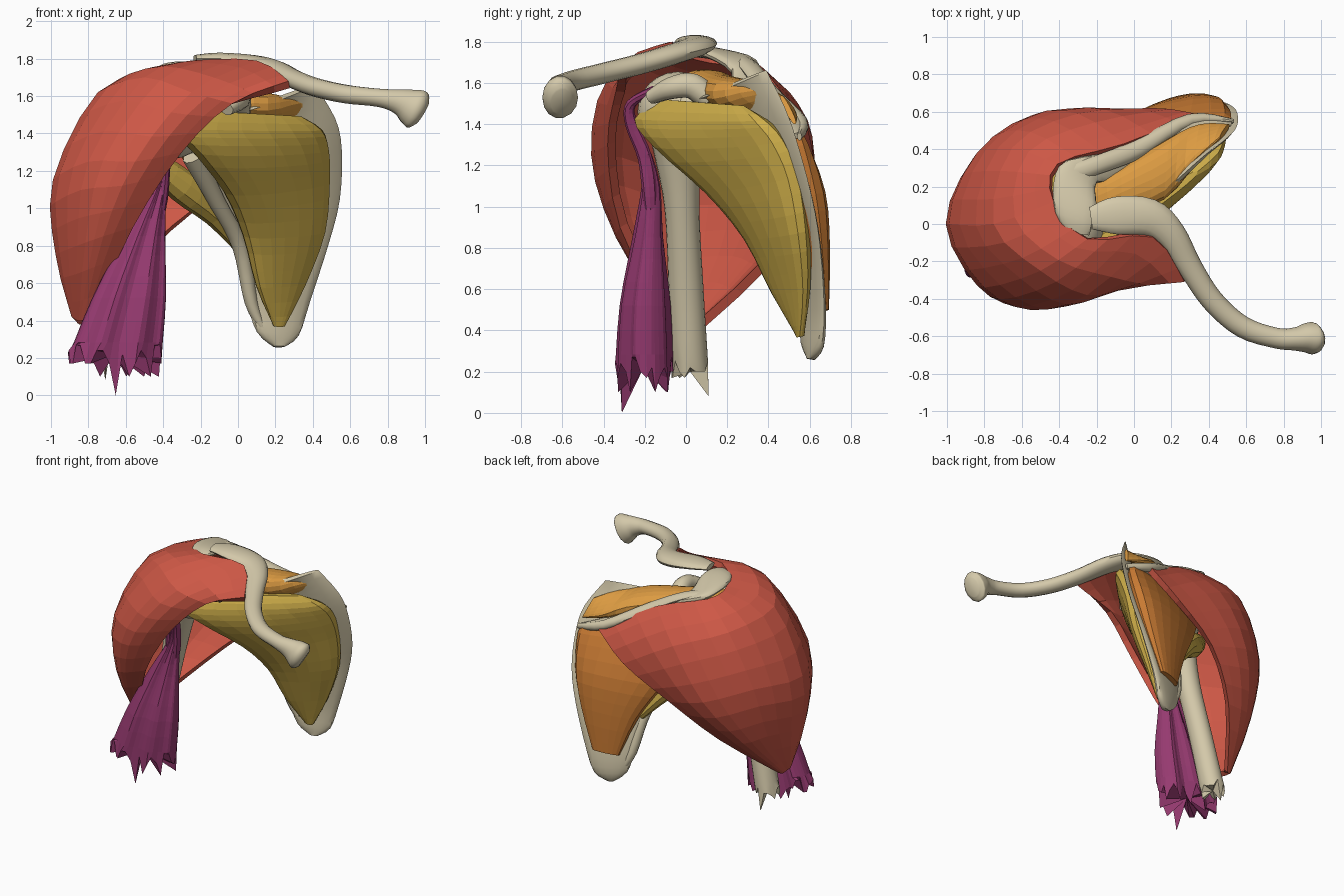
import bpy, bmesh, math, random
from mathutils import Vector

random.seed(4)
cube = bpy.data.objects.get("Cube")
if cube:
    bpy.data.objects.remove(cube, do_unlink=True)


def material(name, *srgb):
    linear = [((c / 255 + 0.055) / 1.055) ** 2.4 for c in srgb] + [1]
    mat = bpy.data.materials.new(name)
    mat.use_nodes = True
    mat.diffuse_color = linear
    shader = mat.node_tree.nodes["Principled BSDF"]
    shader.inputs["Base Color"].default_value = linear
    shader.inputs["Roughness"].default_value = 0.8
    return mat


BONE = material("bone ivory", 212, 201, 170)
RED = material("muscle red", 206, 88, 70)
PURPLE = material("muscle purple", 150, 58, 112)
YELLOW = material("muscle yellow", 205, 173, 73)
AMBER = material("muscle amber", 220, 155, 66)
ORANGE = material("muscle orange", 200, 122, 51)


def spline(keys, steps):
    """Smooth curve through the keys; keys may have any number of components."""
    keys = [Vector(k) for k in keys]
    last = len(keys) - 1
    result = []
    for i in range(last):
        a, b, c, d = (keys[min(max(i + k, 0), last)] for k in (-1, 0, 1, 2))
        for s in range(steps):
            t = s / steps
            result.append(b + (c - a) * (t / 2)
                          + (a * 2 - b * 5 + c * 4 - d) * (t * t / 2)
                          + (b * 3 - a - c * 3 + d) * (t ** 3 / 2))
    return result + [keys[last]]


def finish(name, bm, mat, smooth):
    mesh = bpy.data.meshes.new(name)
    bm.to_mesh(mesh)
    bm.free()
    mesh.materials.append(mat)
    obj = bpy.data.objects.new(name, mesh)
    bpy.context.collection.objects.link(obj)
    if smooth:
        bpy.ops.object.select_all(action="DESELECT")
        obj.select_set(True)
        bpy.context.view_layer.objects.active = obj
        bpy.ops.object.shade_smooth_by_angle(angle=math.radians(40))
    return obj


def loft(name, rings, mat, smooth, fray=None):
    """Closed skin over rings; fray gives heights for a torn first ring."""
    bm = bmesh.new()
    count = len(rings[0])
    if fray:
        for k, p in enumerate(rings[0]):
            p.z = min(fray) if k == count // 4 else random.choice(fray[:-1])
    skin = [[bm.verts.new(p) for p in ring] for ring in rings]
    for low, high in zip(skin, skin[1:]):
        for k in range(count):
            n = (k + 1) % count
            bm.faces.new((low[k], low[n], high[n], high[k]))
    for ring in (skin[0], skin[-1]):
        middle = sum((v.co for v in ring), Vector((0, 0, 0))) / count
        if fray and ring is skin[0]:
            middle.z = fray[0]
        hub = bm.verts.new(middle)
        for k in range(count):
            bm.faces.new((ring[k], ring[(k + 1) % count], hub))
    bmesh.ops.recalc_face_normals(bm, faces=bm.faces)
    return finish(name, bm, mat, smooth)


def tangents(points):
    last = len(points) - 1
    return [(points[min(i + 1, last)] - points[max(i - 1, 0)]).normalized()
            for i in range(last + 1)]


def tube(name, keys, mat, sides=14, steps=4, smooth=True, fray=None):
    """Keys are x, y, z, half width, half height."""
    path = spline(keys, steps)
    points = [Vector(p[:3]) for p in path]
    span = (points[-1] - points[0]).normalized()
    ref = Vector((0, 0, 1)) if abs(span.z) < 0.75 else Vector((0, 1, 0))
    rings = []
    for p, centre, tangent in zip(path, points, tangents(points)):
        side = tangent.cross(ref).normalized()
        up = side.cross(tangent)
        angles = [math.tau * k / sides for k in range(sides)]
        rings.append([centre + side * (p[3] * math.cos(a)) + up * (p[4] * math.sin(a))
                      for a in angles])
    return loft(name, rings, mat, smooth, fray)


def belly(name, keys, mat, sides=18, steps=3, smooth=False, ripple=0, fray=None):
    """Keys are two edge points and a half thickness; sections are lens shaped."""
    path = spline(keys, steps)
    ends = [(Vector(p[:3]), Vector(p[3:6])) for p in path]
    rings = []
    for p, (a, b), tangent in zip(path, ends, tangents([(a + b) / 2 for a, b in ends])):
        normal = (b - a).cross(tangent).normalized()
        ring = []
        for k in range(sides):
            angle = math.tau * k / sides
            lift = math.copysign(abs(math.sin(angle)) ** 0.75, math.sin(angle))
            lift *= p[6] * (1 + ripple * math.sin(angle * 7))
            ring.append(a.lerp(b, 0.5 - 0.5 * math.cos(angle)) + normal * lift)
        rings.append(ring)
    return loft(name, rings, mat, smooth, fray)


def ball(name, centre, scale):
    bm = bmesh.new()
    bmesh.ops.create_uvsphere(bm, u_segments=20, v_segments=12, radius=1)
    bmesh.ops.scale(bm, vec=scale, verts=bm.verts)
    bmesh.ops.translate(bm, vec=centre, verts=bm.verts)
    return finish(name, bm, BONE, True)


# Collar bone: an S-curve from the shoulder tip to the breast bone end
tube("collar_bone", [
    (-.23, .03, 1.8, .06, .02), (-.1, .045, 1.8, .1, .033), (.08, .035, 1.775, .1, .045),
    (.2, -.06, 1.74, .08, .05), (.3, -.23, 1.69, .065, .05), (.42, -.41, 1.645, .06, .05),
    (.58, -.55, 1.61, .058, .05), (.76, -.61, 1.59, .055, .05), (.86, -.615, 1.57, .062, .07),
    (.92, -.61, 1.545, .08, .1), (.96, -.61, 1.525, .085, .11), (.985, -.605, 1.51, .05, .07)],
    BONE)

# Shoulder blade: thin plate, thick outer border, ridge, roof, socket and hook
belly("shoulder_blade", [
    (.19, .6, .26, .25, .61, .26, .02), (.1, .57, .34, .325, .655, .32, .035),
    (.05, .55, .5, .385, .67, .5, .03),
    (0, .49, .79, .485, .65, .81, .022), (-.13, .34, 1.01, .545, .61, 1.05, .022),
    (-.26, .13, 1.28, .555, .54, 1.31, .025), (-.26, .05, 1.45, .52, .48, 1.48, .025),
    (.04, .05, 1.52, .41, .39, 1.66, .012)], BONE, smooth=True)
tube("blade_outer_border", [
    (.13, .58, .36, .02, .025), (.07, .55, .5, .035, .035), (.01, .46, .8, .042, .038),
    (-.11, .3, 1.03, .045, .042), (-.24, .1, 1.28, .06, .05)], BONE, sides=10)
belly("blade_ridge_and_roof", [
    (.51, .52, 1.34, .52, .56, 1.35, .015), (.22, .38, 1.45, .23, .55, 1.45, .025),
    (-.06, .22, 1.52, -.06, .4, 1.59, .035), (-.2, .22, 1.66, -.36, .34, 1.7, .035),
    (-.2, .1, 1.74, -.43, .22, 1.735, .03), (-.22, 0, 1.76, -.42, .06, 1.75, .03),
    (-.24, -.06, 1.75, -.36, -.04, 1.75, .02)], BONE, smooth=True)
tube("ridge_crest", [
    (.53, .55, 1.34, .012, .02), (.3, .555, 1.41, .035, .035), (.02, .4, 1.56, .05, .035),
    (-.2, .315, 1.67, .05, .03), (-.36, .26, 1.72, .05, .02)], BONE, sides=10)
tube("blade_hook", [
    (0, .11, 1.52, .07, .06), (.01, .03, 1.585, .06, .065), (0, -.07, 1.575, .055, .055),
    (-.06, -.17, 1.53, .04, .035)], BONE, sides=10)
ball("shoulder_socket", (-.2, .03, 1.42), (.07, .09, .15))

# Upper arm bone with a torn lower end
tube("upper_arm_bone", [
    (-.71, .02, .2, .085, .09), (-.62, 0, .6, .08, .085), (-.52, -.02, 1, .085, .085),
    (-.46, -.04, 1.28, .11, .12), (-.43, -.04, 1.46, .15, .16), (-.42, -.03, 1.6, .09, .1)],
    BONE, sides=20, fray=(.2, .25, .17, .22, .08))
ball("upper_arm_head", (-.35, -.04, 1.46), (.19, .195, .195))

# Front arm muscle: frayed belly and two tendons over the bone head
belly("front_arm_muscle", [
    (-.91, -.22, .2, -.41, -.19, .2, .125), (-.78, -.21, .52, -.385, -.19, .52, .11),
    (-.61, -.2, .85, -.39, -.17, .85, .065), (-.47, -.18, 1.1, -.385, -.16, 1.1, .04),
    (-.43, -.2, 1.25, -.36, -.19, 1.25, .025)],
    PURPLE, sides=44, ripple=.15, fray=(.22, .27, .17, .2, .1, .24, 0))
for label, shift in (("outer", -.03), ("inner", .03)):
    tube(label + "_arm_tendon", [
        (-.46 + shift, -.17, .85, .01, .01), (-.43 + shift, -.175, 1.05, .025, .035),
        (-.41 + shift, -.2, 1.24, .02, .035), (-.39 + shift, -.265, 1.4, .02, .03),
        (-.36 + shift, -.265, 1.5, .02, .025), (-.3 + shift, -.15, 1.57, .02, .02)],
        PURPLE, sides=8, smooth=False)

# Muscle lining the front of the blade
belly("front_blade_muscle", [
    (.19, .55, .37, .25, .56, .37, .02), (.1, .43, .58, .36, .59, .6, .05),
    (.03, .3, .85, .46, .58, .88, .08), (-.07, .11, 1.08, .48, .54, 1.15, .1),
    (-.24, -.14, 1.3, .48, .47, 1.32, .1), (-.36, -.24, 1.43, .45, .38, 1.42, .08),
    (-.22, -.12, 1.52, .34, .28, 1.49, .03)], YELLOW)

# Small muscle from the outer border to the arm bone
tube("outer_border_muscle", [
    (.03, .52, .78, .04, .04), (-.12, .41, .97, .07, .07), (-.3, .28, 1.12, .08, .09),
    (-.5, .13, 1.28, .04, .06)], YELLOW, sides=10, steps=3, smooth=False)

# Muscles above and below the ridge
belly("upper_blade_muscle", [
    (.46, .46, 1.54, .51, .53, 1.4, .015), (.33, .33, 1.58, .36, .53, 1.44, .04),
    (.16, .13, 1.56, .19, .46, 1.5, .08),
    (-.08, .06, 1.58, -.08, .3, 1.55, .075), (-.3, 0, 1.63, -.32, .18, 1.63, .035),
    (-.5, -.04, 1.57, -.5, .1, 1.57, .03)], AMBER)
belly("lower_blade_muscle", [
    (.13, .62, .48, .32, .68, .5, .03), (.02, .55, .76, .43, .66, .8, .075),
    (-.14, .45, 1.02, .5, .63, 1.06, .1), (-.32, .31, 1.3, .52, .57, 1.3, .07),
    (-.38, .25, 1.38, .48, .54, 1.37, .03)], ORANGE)

# Shoulder cap muscle: a curved shell fanning from collar bone and ridge to the arm
fan = [
    [(.27, -.31, 1.68), (-.03, -.34, 1.56), (-.3, -.38, 1.3), (-.56, -.32, .9), (-.78, -.08, .42)],
    [(.1, -.07, 1.79), (-.25, -.38, 1.62), (-.55, -.46, 1.25), (-.72, -.34, .85), (-.83, -.06, .4)],
    [(-.25, -.08, 1.79), (-.5, -.25, 1.7), (-.8, -.34, 1.25), (-.86, -.25, .8), (-.86, -.03, .4)],
    [(-.43, .12, 1.74), (-.75, 0, 1.62), (-.99, 0, 1.15), (-.975, 0, .75), (-.89, 0, .42)],
    [(-.41, .32, 1.71), (-.65, .41, 1.55), (-.84, .38, 1.15), (-.87, .25, .75), (-.87, .02, .4)],
    [(-.05, .43, 1.6), (-.3, .59, 1.42), (-.55, .58, 1.05), (-.74, .36, .7), (-.85, .04, .38)],
    [(.33, .59, 1.38), (.1, .62, 1.19), (-.25, .565, .97), (-.55, .385, .69), (-.82, .05, .38)]]
fibres = [spline(fibre, 3) for fibre in fan]
rows = [spline(row, 3) for row in zip(*fibres)]
bm = bmesh.new()
grid = [[bm.verts.new(p) for p in row] for row in rows]
for upper, lower in zip(grid, grid[1:]):
    for k in range(len(upper) - 1):
        bm.faces.new((upper[k], upper[k + 1], lower[k + 1], lower[k]))
cap = finish("shoulder_cap_muscle", bm, RED, False)
shell = cap.modifiers.new("thickness", "SOLIDIFY")
shell.thickness = 0.045
shell.offset = -1
